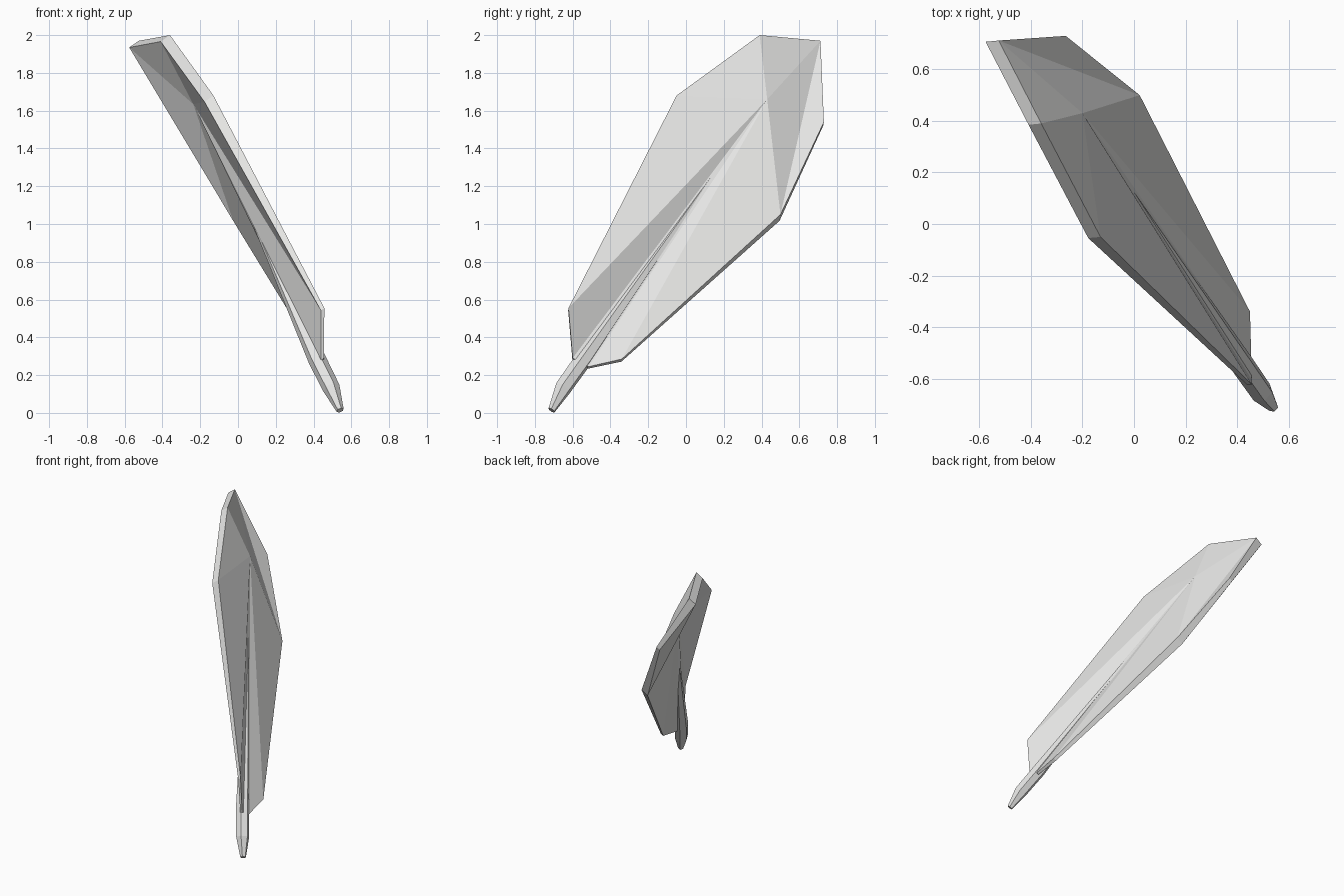
import bpy, bmesh, math
from mathutils import Vector

if "Cube" in bpy.data.objects:
    bpy.data.objects.remove(bpy.data.objects["Cube"])

mat = bpy.data.materials.new("feather_white")
mat.diffuse_color = (0.78, 0.78, 0.77, 1)
mat.use_nodes = True
mat.node_tree.nodes["Principled BSDF"].inputs["Base Color"].default_value = mat.diffuse_color


def make_object(name, bm):
    bmesh.ops.recalc_face_normals(bm, faces=bm.faces[:])
    mesh = bpy.data.meshes.new(name)
    bm.to_mesh(mesh)
    bm.free()
    mesh.materials.append(mat)
    obj = bpy.data.objects.new(name, mesh)
    bpy.context.collection.objects.link(obj)
    return obj


# Vane: outline points with thickness, fanned around a raised inner point
outline = [
    (0.455, -0.600, 0.29, 0.018),   # notch beside the quill
    (0.457, -0.622, 0.555, 0.022),
    (-0.130, -0.050, 1.68, 0.058),
    (-0.360, 0.390, 2.00, 0.060),
    (-0.525, 0.712, 1.97, 0.062),   # tip
    (-0.265, 0.730, 1.54, 0.030),
    (0.022, 0.500, 1.05, 0.058),
    (0.450, -0.340, 0.285, 0.024),
    (0.455, -0.515, 0.245, 0.018),
]
inner = (-0.20, 0.43, 1.66, 0.045)
depth = Vector((0.82, 0.08, 0.57))

bm = bmesh.new()
front = [bm.verts.new(p[:3]) for p in outline + [inner]]
back = [bm.verts.new(Vector(p[:3]) - depth * p[3]) for p in outline + [inner]]
n = len(outline)
for side in (front, back):
    hub = side[n]
    ring = [v for i, v in enumerate(side[:n]) if i != 5]
    for i in range(len(ring)):
        bm.faces.new((hub, ring[i], ring[(i + 1) % len(ring)]))
    bm.faces.new((side[4], side[5], side[6]))
for i in range(n):
    j = (i + 1) % n
    bm.faces.new((front[i], front[j], back[j], back[i]))
make_object("feather_vane", bm)

# Quill: six-sided tapering shaft that sinks into the vane
path = [
    ((0.541, -0.712, 0.014), 0.020),
    ((0.495, -0.652, 0.13), 0.046),
    ((0.420, -0.545, 0.28), 0.048),
    ((-0.020, 0.143, 1.26), 0.008),
]
axis = (Vector(path[-1][0]) - Vector(path[0][0])).normalized()
u = (depth - axis * depth.dot(axis)).normalized()
w = axis.cross(u)
bm = bmesh.new()
rings = []
for c, r in path:
    rings.append([bm.verts.new(Vector(c) + r * (u * math.cos(k * math.pi / 3)
                  + w * math.sin(k * math.pi / 3))) for k in range(6)])
for a, b in zip(rings, rings[1:]):
    for k in range(6):
        m = (k + 1) % 6
        bm.faces.new((a[k], a[m], b[m], b[k]))
bm.faces.new(rings[0])
bm.faces.new(rings[-1])
make_object("feather_quill", bm)
